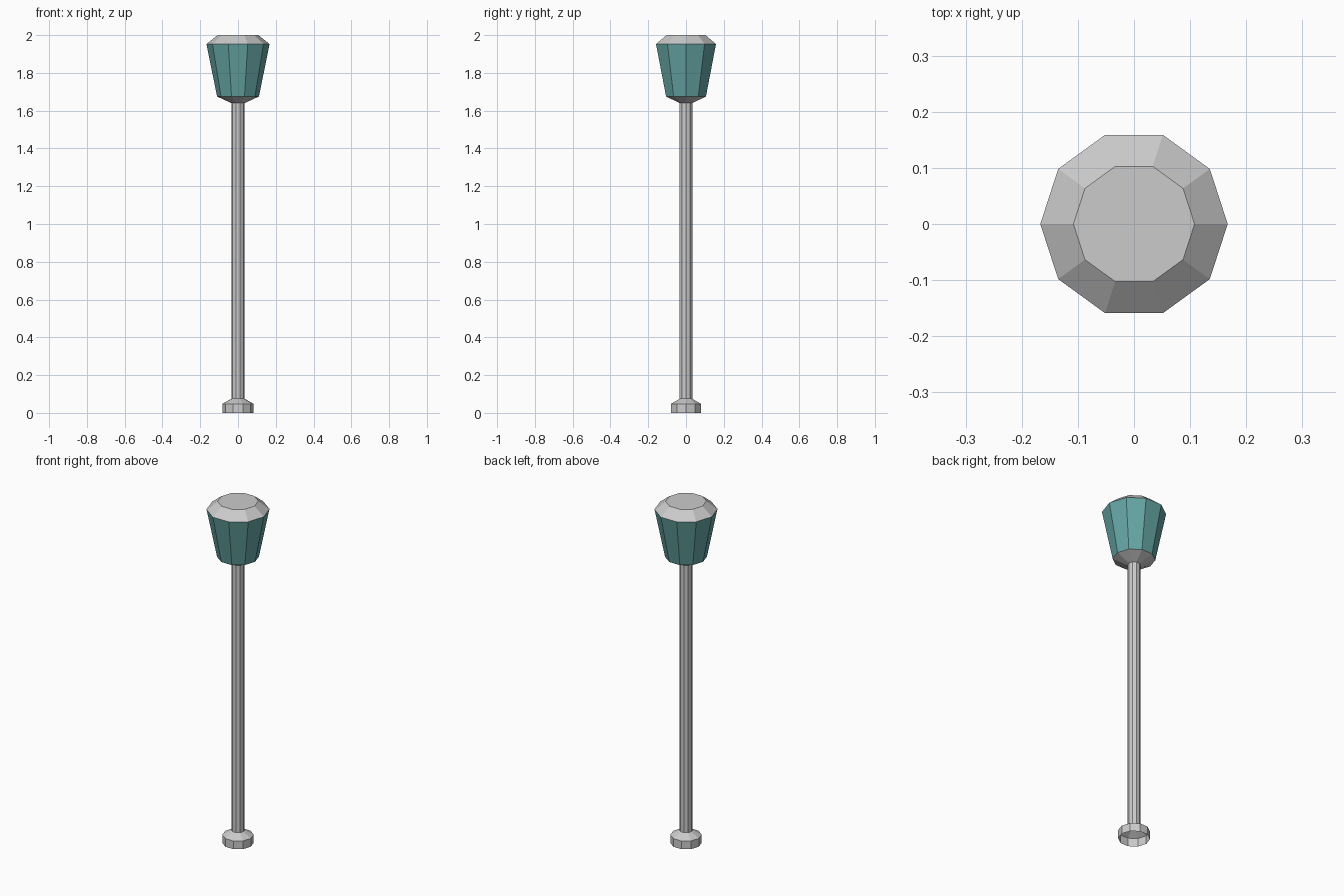
import bpy
import bmesh
from math import cos, sin, tau

if "Cube" in bpy.data.objects:
    bpy.data.objects.remove(bpy.data.objects["Cube"])

SIDES = 10


def lathe(name, profile, cap_top=False, material=None):
    """Ten-sided faceted shell through (radius, z) rings, bottom to top."""
    bm = bmesh.new()
    rings = [[bm.verts.new((r * cos(tau * i / SIDES), r * sin(tau * i / SIDES), z))
              for i in range(SIDES)] for r, z in profile]
    for low, high in zip(rings, rings[1:]):
        for i in range(SIDES):
            j = (i + 1) % SIDES
            bm.faces.new((low[i], low[j], high[j], high[i]))
    if cap_top:
        bm.faces.new(rings[-1])
    mesh = bpy.data.meshes.new(name)
    bm.to_mesh(mesh)
    bm.free()
    if material:
        mesh.materials.append(material)
    obj = bpy.data.objects.new(name, mesh)
    bpy.context.collection.objects.link(obj)
    return obj


glass = bpy.data.materials.new("teal_glass")
glass.diffuse_color = (0.13, 0.38, 0.37, 1)
glass.use_nodes = True
glass.node_tree.nodes["Principled BSDF"].inputs["Base Color"].default_value = glass.diffuse_color

# Foot, open underneath, with a sloped shoulder up to the pole
lathe("base", [(0.083, 0), (0.083, 0.048), (0.035, 0.075)])
# Slim post
lathe("pole", [(0.035, 0.075), (0.035, 1.64)])
# Flared cup that holds the glass
lathe("lamp_holder", [(0.035, 1.64), (0.111, 1.675)])
# Tapered glass panels
lathe("lamp_glass", [(0.111, 1.675), (0.167, 1.953)], material=glass)
# Bevelled lid with a flat top
lathe("lamp_cap", [(0.167, 1.953), (0.108, 2.0)], cap_top=True)
